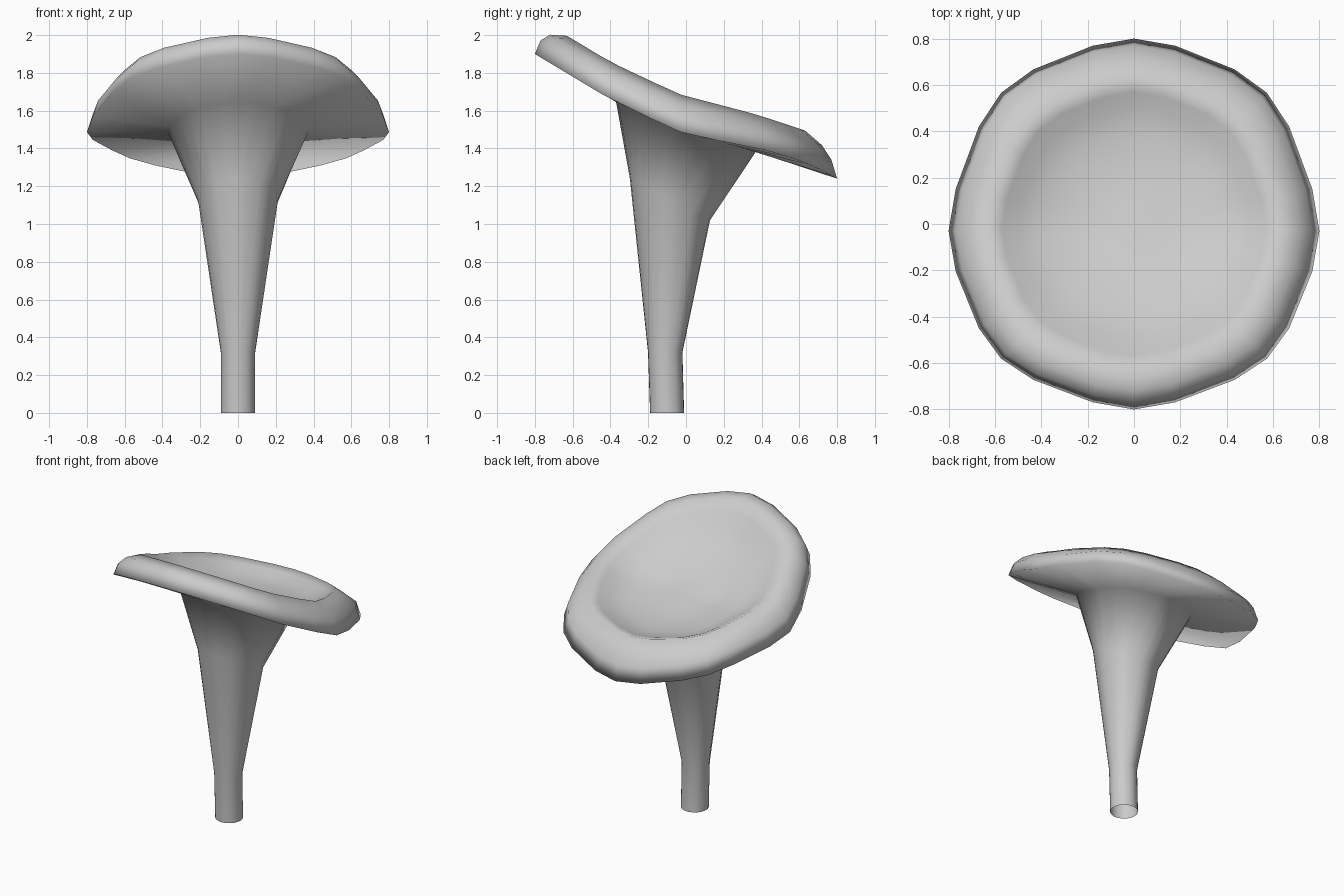
import bpy, bmesh, math

if "Cube" in bpy.data.objects:
    bpy.data.objects.remove(bpy.data.objects["Cube"])

# Slope of the tilted cap, sampled along y (y, z)
SLOPE = [(-0.80, 1.90), (-0.40, 1.66), (-0.04, 1.49), (0.38, 1.38), (0.80, 1.24)]
# Unevenly faceted circle: three segments per eighth turn (angle, radius factor)
QUARTER = [(0, 1.0), (13, 0.987), (33, 0.998), (45, 1.014), (57, 0.998), (77, 0.987)]
OUTLINE = [(math.radians(a + 90 * k), f) for k in range(4) for a, f in QUARTER]


def slope_z(y):
    for (y0, z0), (y1, z1) in zip(SLOPE, SLOPE[1:]):
        if y <= y1:
            break
    return z0 + (z1 - z0) * (y - y0) / (y1 - y0)


def stem_ring(r, cy, zf, zb):
    """Ring of the stem, tilted from zf at the front to zb at the back."""
    return [(r * math.cos(t), cy + r * math.sin(t),
             zf + (zb - zf) * (1 + math.sin(t)) / 2) for t, _ in OUTLINE]


def cap_ring(r, h):
    """Ring of the cap at height h above the slope."""
    ring = []
    for t, f in OUTLINE:
        x = r * f * math.cos(t)
        y = r * f * math.sin(t) - 0.03 * math.cos(t) ** 4 * r / 0.8
        lift = 0.03 * math.sin(2 * t) ** 2 if y > 0 and r > 0.75 else 0
        ring.append((x, y, slope_z(y) + h + lift))
    return ring


def loft(name, rings, cap_point):
    """Skin the rings in order and close the last one to a point."""
    bm = bmesh.new()
    rows = [[bm.verts.new(p) for p in ring] for ring in rings]
    n = len(rows[0])
    for a, b in zip(rows, rows[1:]):
        for i in range(n):
            j = (i + 1) % n
            bm.faces.new((a[i], a[j], b[j], b[i]))
    c = bm.verts.new(cap_point)
    for i in range(n):
        bm.faces.new((rows[-1][i], rows[-1][(i + 1) % n], c))
    for f in bm.faces:
        f.smooth = True
    me = bpy.data.meshes.new(name)
    bm.to_mesh(me)
    bm.free()
    ob = bpy.data.objects.new(name, me)
    bpy.context.collection.objects.link(ob)
    return ob


# Open stem, flaring smoothly into the underside
STEM = [(0.09, -0.10, 0.0, 0.0), (0.091, -0.11, 0.32, 0.32), (0.212, -0.085, 1.24, 1.02)]
# Underside, lower edge, rounded rim, bowl-shaped dish (radius, height above slope)
CAP = [(0.37, 0.0), (0.80, 0.0), (0.77, 0.09), (0.72, 0.15), (0.63, 0.198),
       (0.57, 0.165), (0.50, 0.12), (0.40, 0.08), (0.25, 0.055), (0.12, 0.05)]

loft("stem_and_cap",
     [stem_ring(*s) for s in STEM] + [cap_ring(r, h) for r, h in CAP],
     (0, 0, slope_z(0) + 0.06))
